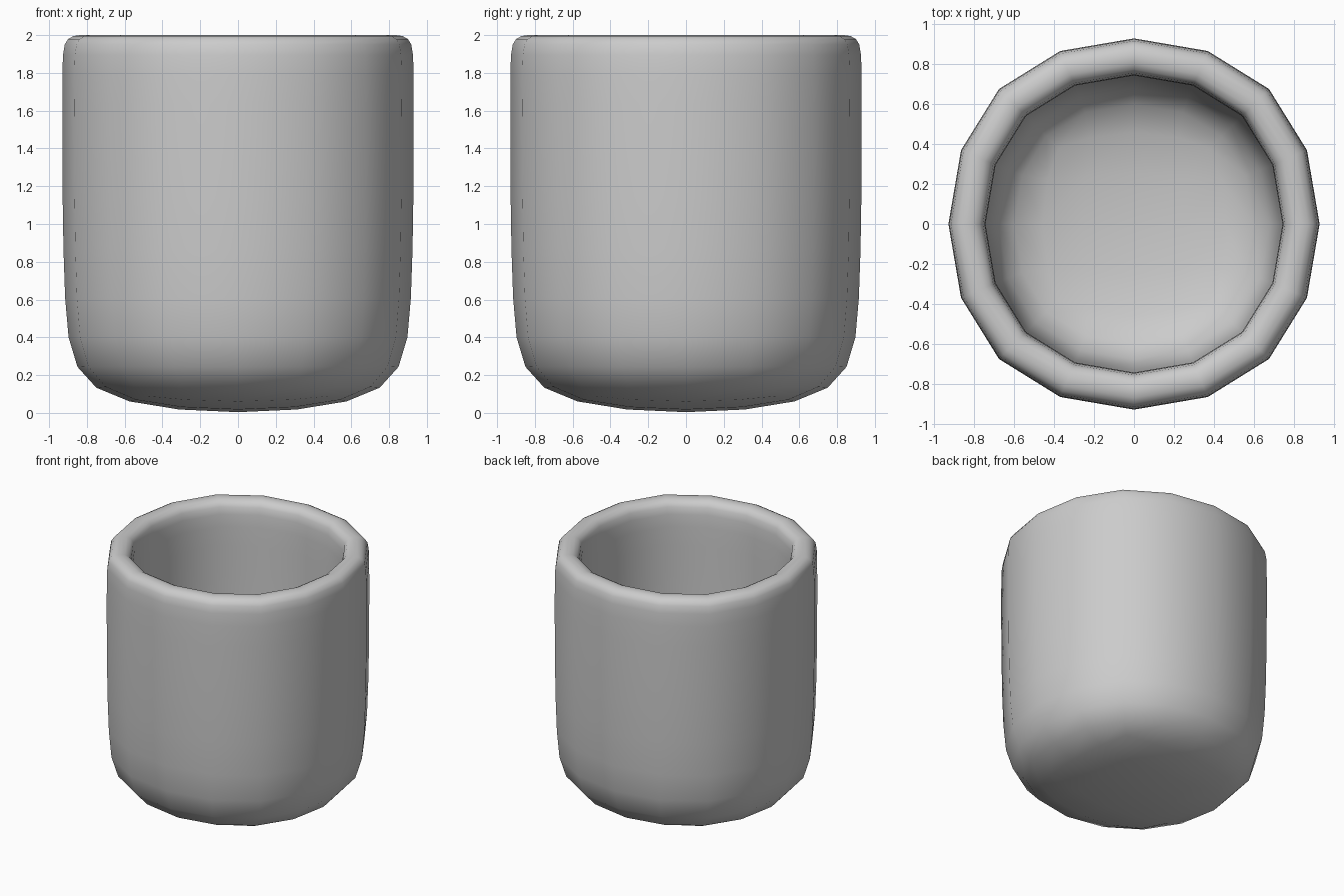
import bpy, bmesh

if "Cube" in bpy.data.objects:
    bpy.data.objects.remove(bpy.data.objects["Cube"])

# Square cage rings (half width, z): outer bottom -> rim -> inner floor
rings = [
    (0.915, -0.036), (1.015, 0.46), (1.015, 1.84), (1.015, 2.007),
    (0.812, 2.007), (0.812, 1.84), (0.812, 0.52), (0.73, 0.16),
]

bm = bmesh.new()
loops = [[bm.verts.new((sx * r, sy * r, z))
          for sx, sy in ((-1, -1), (1, -1), (1, 1), (-1, 1))] for r, z in rings]
for lo, hi in zip(loops, loops[1:]):
    for i in range(4):
        j = (i + 1) % 4
        bm.faces.new((lo[i], lo[j], hi[j], hi[i]))
bm.faces.new(loops[0][::-1])   # outer base
bm.faces.new(loops[-1])        # inner floor
bmesh.ops.recalc_face_normals(bm, faces=bm.faces[:])
for f in bm.faces:
    f.smooth = True

mesh = bpy.data.meshes.new("cup")
bm.to_mesh(mesh)
bm.free()
cup = bpy.data.objects.new("cup", mesh)
bpy.context.collection.objects.link(cup)

# Two subdivision levels turn the square cage into the rounded 16-sided cup
sub = cup.modifiers.new("rounding", 'SUBSURF')
sub.levels = 2
sub.render_levels = 2
